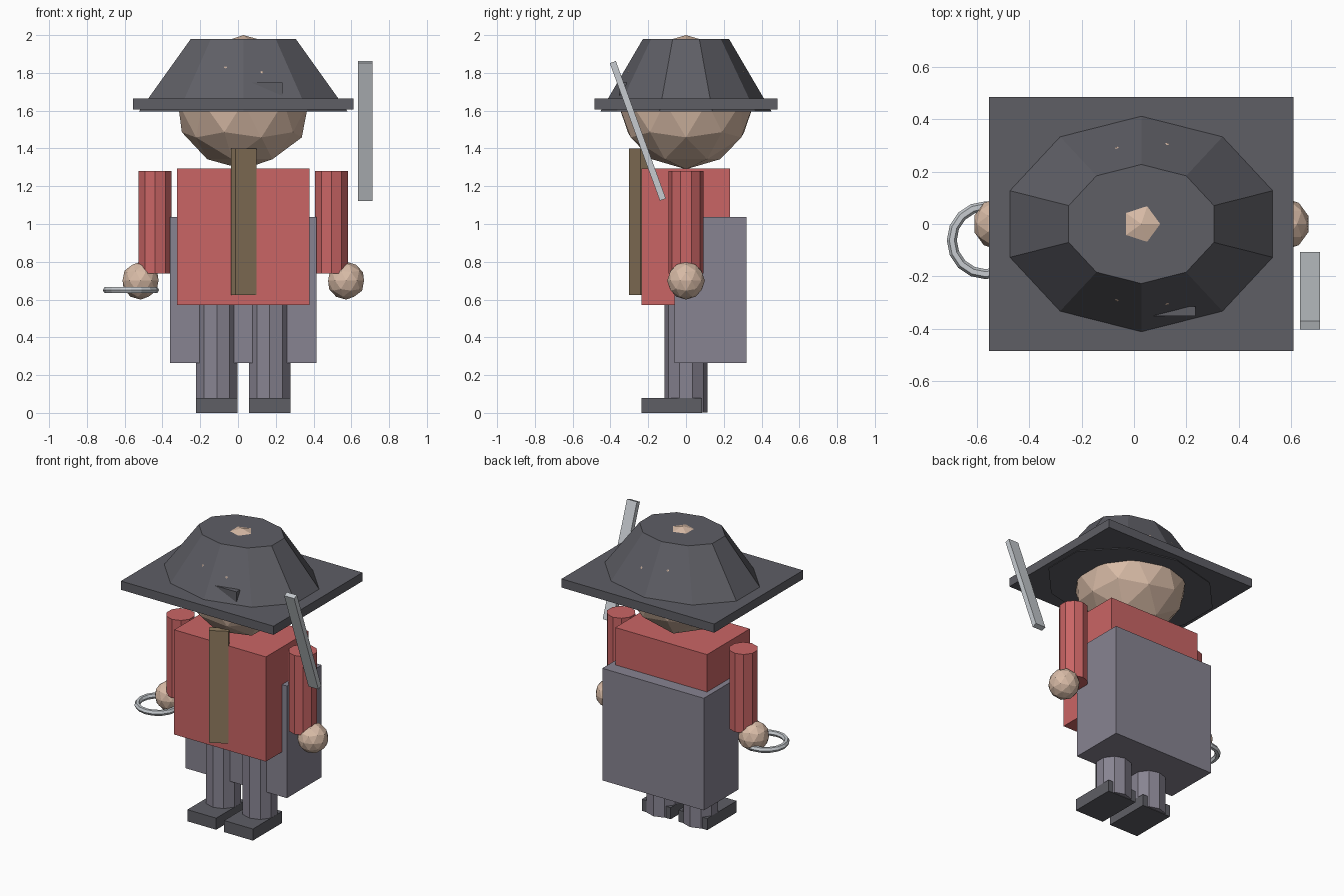
import bpy, math

if "Cube" in bpy.data.objects:
    bpy.data.objects.remove(bpy.data.objects["Cube"])

CX = 0.028  # centre line of the figure


def material(name, rgb):
    m = bpy.data.materials.new(name)
    m.diffuse_color = (*rgb, 1)
    m.use_nodes = True
    m.node_tree.nodes["Principled BSDF"].inputs["Base Color"].default_value = m.diffuse_color
    return m


RED = material("red_cloth", (0.59, 0.13, 0.13))
SKIN = material("skin", (0.69, 0.50, 0.385))
DARK = material("dark_felt", (0.112, 0.112, 0.13))
SLATE = material("slate_cloth", (0.245, 0.23, 0.285))
BROWN = material("brown_cloth", (0.28, 0.20, 0.115))
STEEL = material("steel", (0.57, 0.60, 0.63))


def finish(name, mat):
    ob = bpy.context.object
    ob.name = name
    ob.data.materials.append(mat)
    return ob


def box(name, mat, center, size, rot=(0, 0, 0)):
    bpy.ops.mesh.primitive_cube_add(size=1, location=center, rotation=rot)
    ob = finish(name, mat)
    ob.scale = size
    return ob


def bounds_box(name, mat, x, y, z):
    center = [(a + b) / 2 for a, b in (x, y, z)]
    return box(name, mat, center, [b - a for a, b in (x, y, z)])


def tube(name, mat, x, z0, z1, r0, r1):
    bpy.ops.mesh.primitive_cone_add(vertices=10, radius1=r0, radius2=r1,
                                    depth=z1 - z0, location=(x, 0, (z0 + z1) / 2))
    return finish(name, mat)


def ball(name, mat, x, z, r):
    bpy.ops.mesh.primitive_ico_sphere_add(subdivisions=2, radius=r, location=(x, 0, z))
    return finish(name, mat)


# Head, with its tip showing through the crown
head = ball("head", SKIN, CX, 1.645, 0.355)
head.scale = (1.025, 1.02, 1)

# Hat: square brim and an oval ten-sided crown
bounds_box("hat_brim", DARK, (-0.555, 0.611), (-0.485, 0.485), (1.605, 1.665))
crown = tube("hat_crown", DARK, CX, 1.595, 1.98, 0.581, 0.292)
crown.scale.y = 0.78

# Eye patch, mostly under the hat
bounds_box("eye_patch", DARK, (0.075, 0.235), (-0.352, -0.315), (1.61, 1.75))

# Torso, coat behind it, and the turned scarf strip
bounds_box("torso", RED, (-0.323, 0.378), (-0.235, 0.232), (0.572, 1.295))
bounds_box("coat", SLATE, (-0.36, 0.415), (-0.06, 0.32), (0.263, 1.037))
box("scarf", BROWN, (0.030, -0.249, 1.011), (0.125, 0.05, 0.775),
    (0, 0, math.radians(29)))

# Arms, hands, legs and feet on both sides
for side, s in (("left", -1), ("right", 1)):
    tube(side + "_arm", RED, CX + s * 0.467, 0.738, 1.281, 0.092, 0.092)
    ball(side + "_hand", SKIN, CX + s * 0.544, 0.70, 0.10)
    lx = CX + s * 0.14
    tube(side + "_leg", SLATE, lx, 0.003, 0.62, 0.115, 0.115)
    bounds_box(side + "_foot", DARK, (lx - 0.11, lx + 0.11), (-0.235, 0.085), (0, 0.08))

# Ring hook below the left hand
bpy.ops.mesh.primitive_torus_add(major_segments=16, minor_segments=6, major_radius=0.13,
                                 minor_radius=0.019, location=(-0.567, -0.062, 0.65))
finish("hook_ring", STEEL)

# Leaning blade at the right
box("blade", STEEL, (0.673, -0.255, 1.493), (0.076, 0.034, 0.775),
    (math.radians(20), 0, 0))
